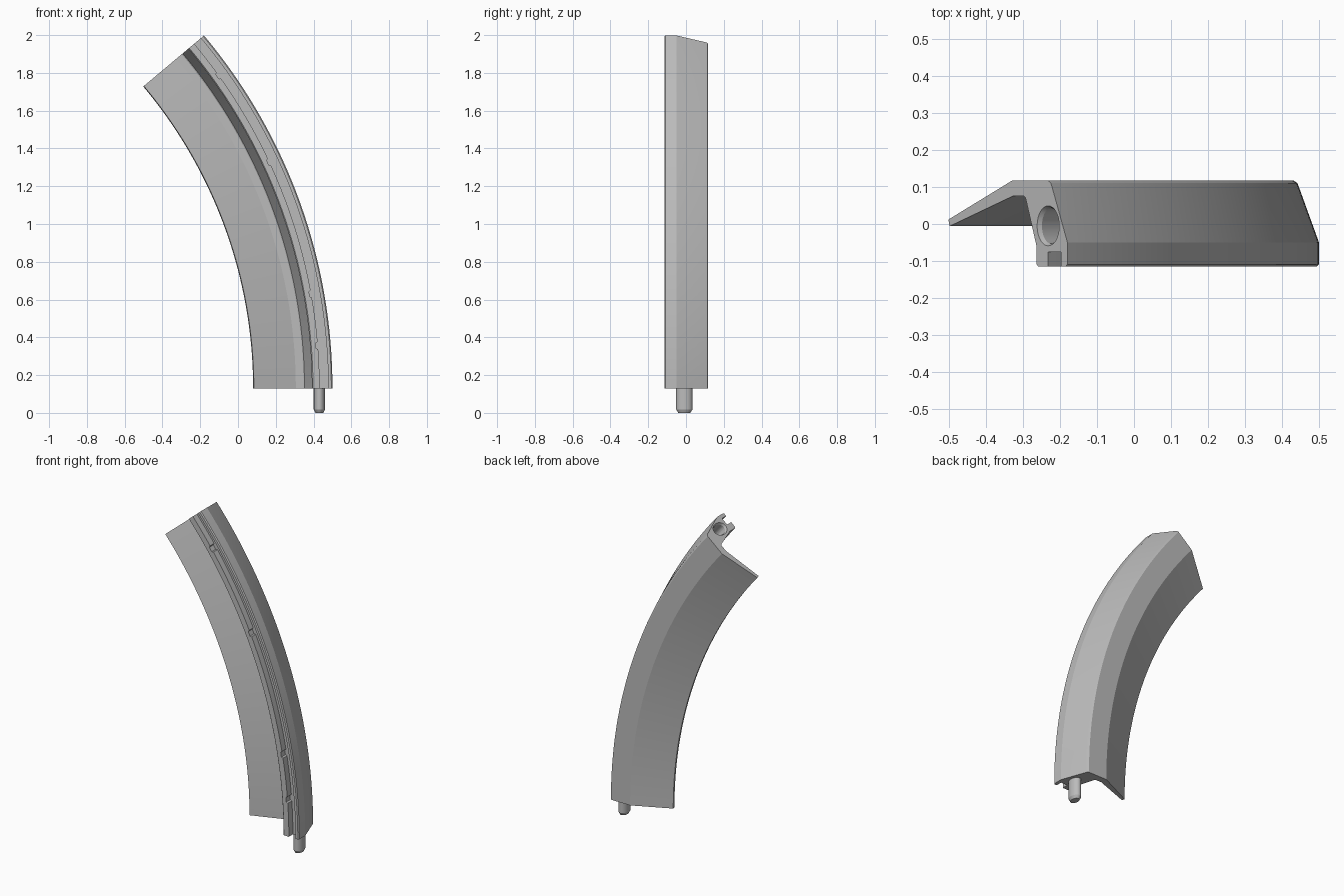
import bpy, bmesh, math

if "Cube" in bpy.data.objects:
    bpy.data.objects.remove(bpy.data.objects["Cube"])

CX, Z0 = -2.406, 0.13            # centre of the arc
SWEEP = math.radians(40)

grey = bpy.data.materials.new("plain_grey")
grey.diffuse_color = (0.5, 0.5, 0.5, 1)
grey.use_nodes = True
grey.node_tree.nodes["Principled BSDF"].inputs["Base Color"].default_value = grey.diffuse_color


def loft(name, rings):
    """Closed solid through a list of rings with equal point counts."""
    bm = bmesh.new()
    loops = [[bm.verts.new(p) for p in ring] for ring in rings]
    n = len(loops[0])
    for a, b in zip(loops, loops[1:]):
        for i in range(n):
            j = (i + 1) % n
            bm.faces.new((a[i], a[j], b[j], b[i]))
    bm.faces.new(loops[0][::-1])
    bm.faces.new(loops[-1])
    bmesh.ops.recalc_face_normals(bm, faces=bm.faces)
    me = bpy.data.meshes.new(name)
    bm.to_mesh(me)
    bm.free()
    ob = bpy.data.objects.new(name, me)
    bpy.context.collection.objects.link(ob)
    me.materials.append(grey)
    return ob


def oval(z, rx, ry, n=32):
    return [(rx * math.cos(2 * math.pi * i / n), ry * math.sin(2 * math.pi * i / n), z)
            for i in range(n)]


def smooth(ob, angle):
    bpy.ops.object.select_all(action='DESELECT')
    ob.select_set(True)
    bpy.context.view_layer.objects.active = ob
    bpy.ops.object.shade_smooth_by_angle(angle=math.radians(angle))


# Cross-section as (radius, y); "notch" widens the groove's inner wall
def section(notch):
    g = 2.838 - notch
    return [(2.486, 0.012), (2.490, -0.006), (2.712, 0.075), (2.752, 0.075),
            (2.758, 0.071), (2.797, -0.06), (2.797, -0.108), (2.803, -0.115),
            (g, -0.115), (g, -0.075), (2.884, -0.075), (2.884, -0.115),
            (2.900, -0.115), (2.906, -0.109), (2.906, -0.05), (2.851, 0.102),
            (2.847, 0.111), (2.838, 0.117), (2.710, 0.117)]


# Ring angles, with small notches along the groove
steps = [(SWEEP * i / 64, 0) for i in range(65)]
for c in (0.080, 0.177, 0.436, 0.623):
    steps = [s for s in steps if abs(s[0] - c) > 0.009]
    steps += [(c - 0.007, 0), (c - 0.005, 0.01), (c + 0.005, 0.01), (c + 0.007, 0)]
steps.sort()

# Curved rail with its flap
rail = loft("curved_rail", [
    [(CX + r * math.cos(t), y, Z0 + r * math.sin(t)) for r, y in section(k)]
    for t, k in steps])

# Socket in the upper end
cutter = loft("socket_cutter", [oval(-0.16, 0.032, 0.048), oval(-0.012, 0.032, 0.048),
                                oval(0.0, 0.039, 0.054), oval(0.02, 0.039, 0.054)])
cutter.location = (CX + 2.838 * math.cos(SWEEP), -0.005, Z0 + 2.838 * math.sin(SWEEP))
cutter.rotation_euler = (0, -SWEEP, 0)
cutter.hide_render = True
bpy.context.view_layer.update()
mod = rail.modifiers.new("socket", 'BOOLEAN')
mod.operation = 'DIFFERENCE'
mod.solver = 'EXACT'
mod.object = cutter
bpy.context.view_layer.objects.active = rail
bpy.ops.object.modifier_apply(modifier=mod.name)
bpy.data.objects.remove(cutter)
smooth(rail, 15)

# Locating peg under the lower end
peg = loft("peg", [oval(0.0, 0.021, 0.032), oval(0.018, 0.030, 0.043),
                   oval(0.15, 0.030, 0.043)])
peg.location = (0.431, -0.009, 0)
smooth(peg, 25)
